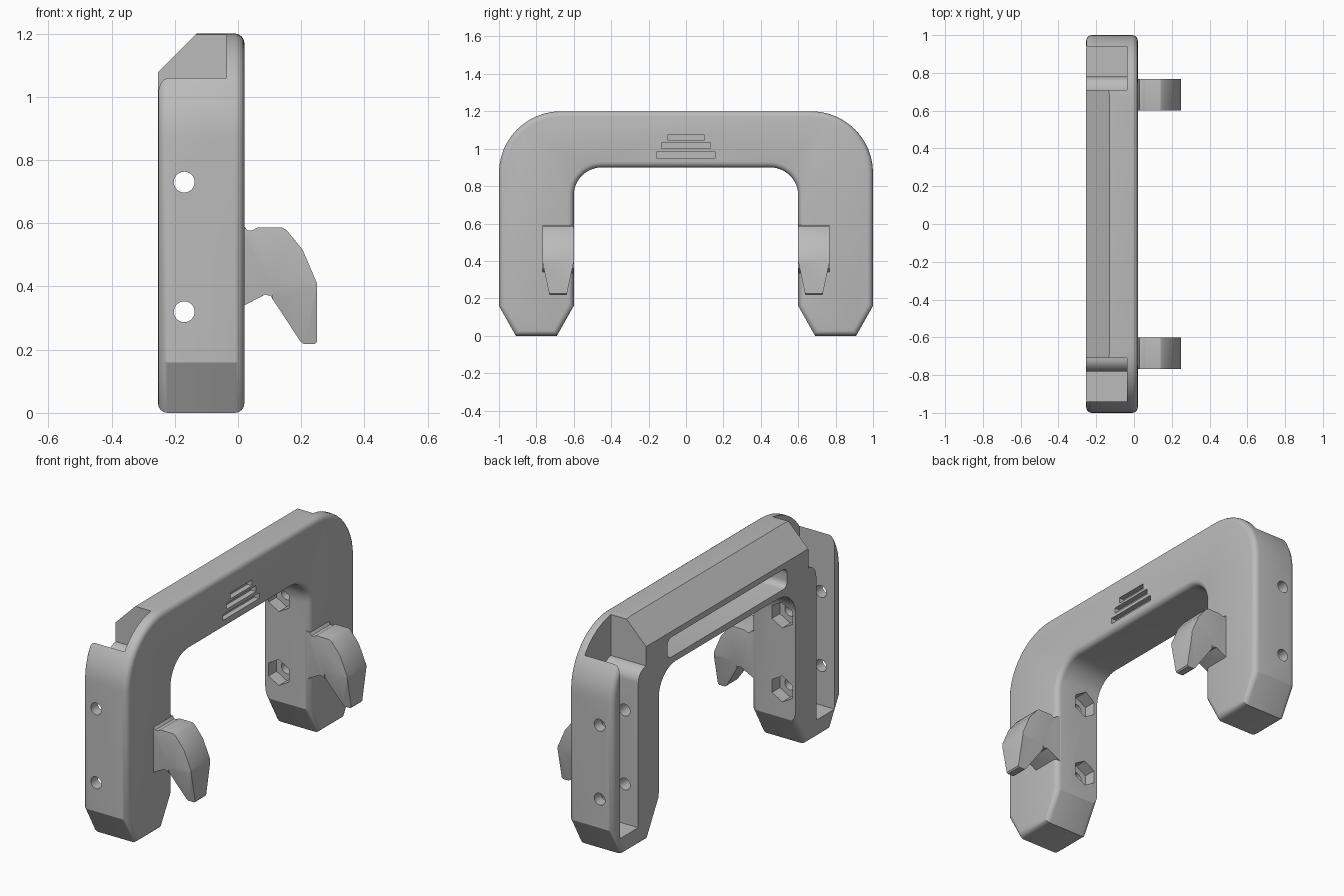
import bpy, bmesh, math
from mathutils import Vector

cube = bpy.data.objects.get("Cube")
if cube:
    bpy.data.objects.remove(cube, do_unlink=True)

gray = bpy.data.materials.new("plain_gray")
gray.use_nodes = True
COLOR = (0.5, 0.5, 0.5, 1)
gray.diffuse_color = COLOR
gray.node_tree.nodes["Principled BSDF"].inputs["Base Color"].default_value = COLOR

BACK, FRONT = -0.253, 0.02


def prism(name, pts, axis, lo, hi, bevel_rule=None, width=0.03):
    """Extrude a 2D outline along an axis, optionally rounding chosen edges."""
    def place(a, b, t):
        return {"x": (t, a, b), "y": (a, t, b), "z": (a, b, t)}[axis]
    bm = bmesh.new()
    face = bm.faces.new([bm.verts.new(place(a, b, lo)) for a, b in pts])
    ext = bmesh.ops.extrude_face_region(bm, geom=[face])
    shift = Vector(place(0, 0, hi - lo))
    for v in ext["geom"]:
        if isinstance(v, bmesh.types.BMVert):
            v.co += shift
    bmesh.ops.recalc_face_normals(bm, faces=bm.faces)
    if bevel_rule:
        edges = [e for e in bm.edges if bevel_rule(e)]
        bmesh.ops.bevel(bm, geom=edges, offset=width, segments=4, profile=0.5,
                        affect="EDGES", clamp_overlap=True)
    mesh = bpy.data.meshes.new(name)
    bm.to_mesh(mesh)
    bm.free()
    mesh.materials.append(gray)
    obj = bpy.data.objects.new(name, mesh)
    bpy.context.collection.objects.link(obj)
    return obj


def arc(cx, cy, r, start, end, steps=12):
    return [(cx + r * math.cos(math.radians(start + (end - start) * i / steps)),
             cy + r * math.sin(math.radians(start + (end - start) * i / steps)))
            for i in range(steps + 1)]


def rect(a0, b0, a1, b1):
    return [(a0, b0), (a1, b0), (a1, b1), (a0, b1)]


def activate(obj):
    bpy.ops.object.select_all(action="DESELECT")
    obj.select_set(True)
    bpy.context.view_layer.objects.active = obj


def cut(obj, tool):
    """Subtract a tool from a part and discard the tool."""
    tool.hide_render = True
    activate(obj)
    mod = obj.modifiers.new("cut", "BOOLEAN")
    mod.operation, mod.solver, mod.object = "DIFFERENCE", "EXACT", tool
    bpy.ops.object.modifier_apply(modifier=mod.name)
    bpy.data.objects.remove(tool, do_unlink=True)


def smooth(obj):
    activate(obj)
    bpy.ops.object.shade_smooth_by_angle(angle=math.radians(28))


# Arch-shaped body: half outline mirrored across the middle
half = [(0.69, 0), (0.91, 0), (1, 0.16)] + arc(0.67, 0.87, 0.33, 0, 90)
inner = arc(0.45, 0.75, 0.15, 90, 0) + [(0.6, 0.16)]
right_half = inner + half
outline = right_half + [(-y, z) for y, z in reversed(right_half)]


def body_rule(e):
    if abs(e.verts[0].co.x - e.verts[1].co.x) > 0.01:
        return False
    mid = (e.verts[0].co + e.verts[1].co) / 2
    inside = abs(mid.y) < 0.61 and mid.z < 0.95
    return mid.x > 0 or not inside


body = prism("handle_body", outline, "x", BACK, FRONT, body_rule)

# Sloped rear top edge of the crossbar
cut(body, prism("slope_cutter", [(-0.3, 1.03), (-0.3, 1.3), (-0.03, 1.3)],
                "y", -1.1, 1.1))

# Long rounded pocket in the back of the crossbar
r = 0.035
pocket = []
for cy, cz, a in ((0.49, 1.01, 0), (-0.49, 1.01, 90),
                  (-0.49, 0.97, 180), (0.49, 0.97, 270)):
    pocket += arc(cy, cz, r, a, a + 90, 5)
cut(body, prism("pocket_cutter", pocket, "x", -0.4, -0.05))

# Three stepped grooves on the front of the crossbar
for w, z in ((0.158, 0.95), (0.13, 1.0), (0.095, 1.045)):
    cut(body, prism("groove_cutter", rect(-w, z, w, z + 0.032), "x", -0.01, 0.1))

for s in (-1, 1):
    # Open channel down each leg with a rounded shoulder below the bar end
    channel = [(0.94, 0.1), (0.94, 1.3), (0.71, 1.3)] + arc(0.71, 0.9, 0.07, 90, 0, 8) + [(0.78, 0.1)]
    cut(body, prism("channel_cutter", [(s * y, z) for y, z in channel],
                    "x", -0.4, -0.037))
    for z in (0.32, 0.73):
        # Bolt hole and hexagonal nut recess
        lo, hi = sorted((s * 0.5, s * 1.1))
        cut(body, prism("hole_cutter", arc(-0.17, z, 0.033, 0, 345, 23), "y", lo, hi))
        lo, hi = sorted((s * 0.5, s * 0.67))
        cut(body, prism("nut_cutter", arc(-0.17, z, 0.072, 30, 330, 5), "y", lo, hi))
smooth(body)

# Hooks on the front of each leg
hook_outline = [(0, 0.595), (0.02, 0.59), (0.03, 0.577), (0.045, 0.577), (0.06, 0.586),
                (0.14, 0.586), (0.155, 0.577), (0.205, 0.515), (0.25, 0.41), (0.25, 0.225),
                (0.243, 0.218), (0.208, 0.218), (0.198, 0.225), (0.103, 0.37),
                (0.085, 0.374), (0.02, 0.34), (0, 0.33)]


def hook_rule(e):
    mid = (e.verts[0].co + e.verts[1].co) / 2
    return abs(e.verts[0].co.y - e.verts[1].co.y) < 0.01 and mid.x > 0.021


for side, s in (("right", -1), ("left", 1)):
    lo, hi = sorted((s * 0.6, s * 0.768))
    hook = prism(side + "_hook", hook_outline, "y", lo, hi, hook_rule, 0.006)
    # Tapered tip
    for wedge in ([(0.55, 0.41), (0.597, 0.41), (0.642, 0.2), (0.55, 0.2)],
                  [(0.82, 0.41), (0.771, 0.41), (0.726, 0.2), (0.82, 0.2)]):
        cut(hook, prism("taper_cutter", [(s * y, z) for y, z in wedge], "x", 0.11, 0.4))
    smooth(hook)
